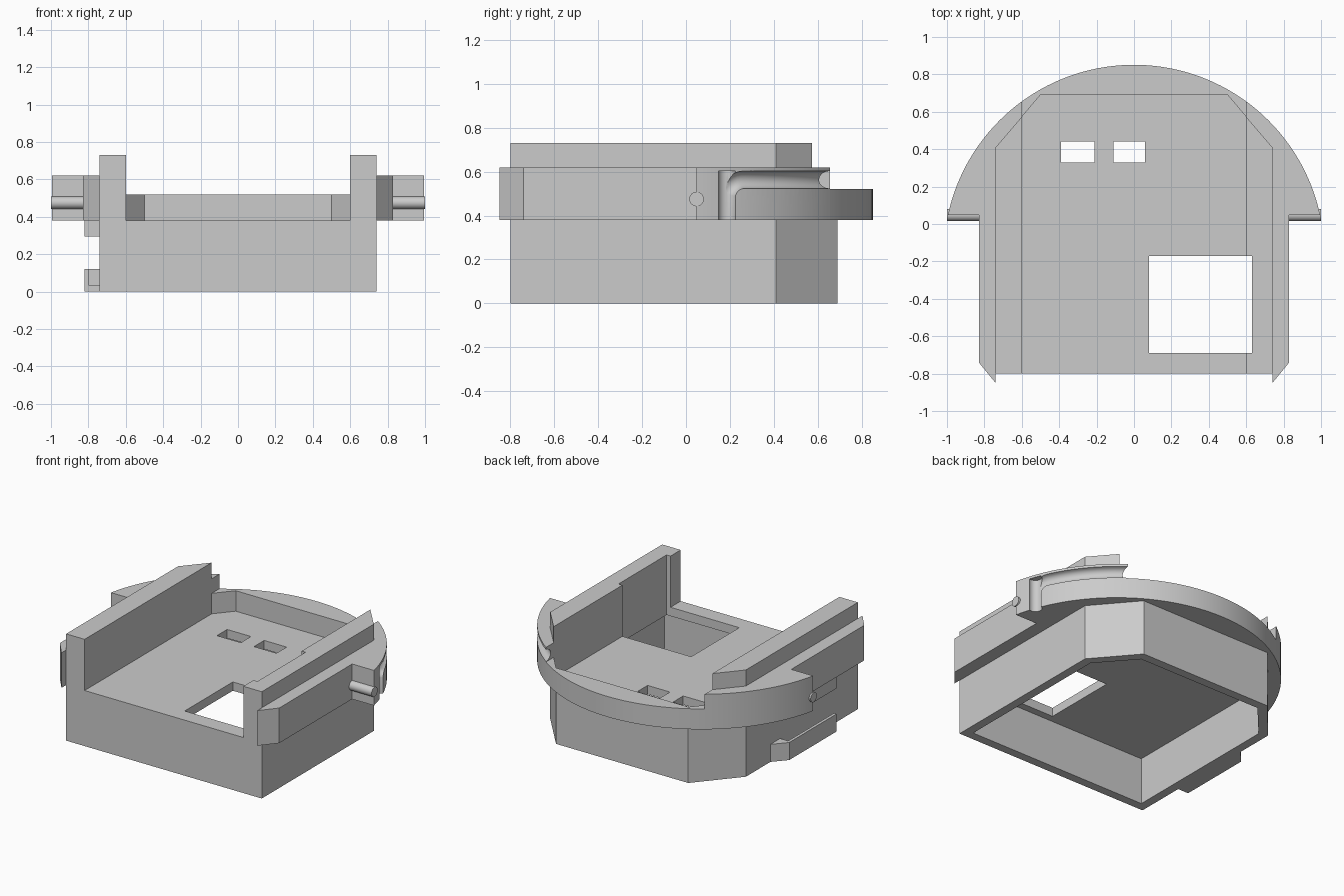
import bpy, bmesh
from math import radians, degrees, sin, cos, acos, asin, pi

cube = bpy.data.objects.get("Cube")
if cube:
    bpy.data.objects.remove(cube, do_unlink=True)

grey = bpy.data.materials.new("plain_grey")
grey.use_nodes = True
colour = (0.6, 0.6, 0.6, 1)
grey.diffuse_color = colour
for node in grey.node_tree.nodes:
    if node.type == 'BSDF_PRINCIPLED':
        node.inputs["Base Color"].default_value = colour

# Main heights and the rim circle
DECK, RIM, SIDE, WALL = 0.38, 0.52, 0.62, 0.73
CY, R = -0.167, 1.018
parts = []


def finish(name, bm):
    bmesh.ops.remove_doubles(bm, verts=bm.verts, dist=0.0001)
    bmesh.ops.recalc_face_normals(bm, faces=bm.faces)
    mesh = bpy.data.meshes.new(name)
    bm.to_mesh(mesh)
    bm.free()
    mesh.materials.append(grey)
    obj = bpy.data.objects.new(name, mesh)
    bpy.context.collection.objects.link(obj)
    return obj


def prism(name, outline, z0, z1, flip=1):
    """Upright prism from a plan outline; flip=-1 mirrors it in x."""
    bm = bmesh.new()
    low = bm.faces.new([bm.verts.new((x * flip, y, z0)) for x, y in outline])
    ext = bmesh.ops.extrude_face_region(bm, geom=[low])
    top = [v for v in ext["geom"] if isinstance(v, bmesh.types.BMVert)]
    bmesh.ops.translate(bm, verts=top, vec=(0, 0, z1 - z0))
    return finish(name, bm)


def block(name, x0, x1, y0, y1, z0, z1):
    return prism(name, [(x0, y0), (x1, y0), (x1, y1), (x0, y1)], z0, z1)


def cut(target, cutter):
    mod = target.modifiers.new("cut", 'BOOLEAN')
    mod.operation = 'DIFFERENCE'
    mod.solver = 'EXACT'
    mod.object = cutter
    bpy.context.view_layer.objects.active = target
    bpy.ops.object.modifier_apply(modifier=mod.name)
    bpy.data.objects.remove(cutter, do_unlink=True)


def rim_point(deg):
    return R * cos(radians(deg)), CY + R * sin(radians(deg))


def rim_arc(a, b, n):
    return [rim_point(a + (b - a) * i / n) for i in range(n + 1)]


def footprint(w, front, shoulder, inner, back):
    return [(-w, front), (w, front), (w, shoulder), (inner, back),
            (-inner, back), (-w, shoulder)]


# Hollow body with a thin deck
body = prism("body", footprint(0.74, -0.8, 0.41, 0.5, 0.69), 0, DECK)
cut(body, prism("cavity", footprint(0.68, -0.74, 0.39, 0.47, 0.63), -0.1, 0.32))
for x0, x1, y0, y1 in [(0.08, 0.63, -0.69, -0.17),
                       (-0.39, -0.21, 0.33, 0.44),
                       (-0.11, 0.06, 0.33, 0.44)]:
    cut(body, block("opening", x0, x1, y0, y1, 0.2, 0.5))
parts.append(body)

# Upright side walls, the left one recessed beside the large opening
outer = [(0.74, -0.8), (0.74, 0.41), (0.6, 0.573)]
recess = [(0.6, -0.17), (0.63, -0.17), (0.63, -0.69), (0.6, -0.69)]
parts.append(prism("left_wall", outer + recess + [(0.6, -0.8)], DECK, WALL))
parts.append(prism("right_wall", outer + [(0.6, -0.8)], DECK, WALL, -1))

# Low curved rim at the back
edge = degrees(acos(0.6 / R))
parts.append(prism("back_rim",
                   rim_arc(edge, 180 - edge, 40)
                   + [(-0.6, 0.573), (-0.5, 0.69), (0.5, 0.69), (0.6, 0.573)],
                   DECK, RIM))

# Raised side flanges, each with a forward strip and a hinge pin
start = degrees(asin((0.048 - CY) / R))
flange = ([(0.74, -0.85), (0.83, -0.74), (0.83, 0.048)]
          + rim_arc(start, edge, 28) + [(0.6, 0.573), (0.74, 0.41)])
for side, s in (("left", 1), ("right", -1)):
    obj = prism(side + "_flange", flange, DECK, SIDE, s)
    parts.append(obj)
    if s == 1:
        left_flange = obj
    bpy.ops.mesh.primitive_cylinder_add(vertices=32, radius=0.033, depth=0.17,
                                        location=(s * 0.915, 0.048, 0.475),
                                        rotation=(0, pi / 2, 0))
    pin = bpy.context.object
    pin.name = side + "_hinge_pin"
    pin.data.materials.append(grey)
    parts.append(pin)

# Cable groove along the left flange, turning down at its front end
drop = degrees(asin((0.187 - CY) / R))
bend, level = 0.085, 0.563
span = degrees(bend / R)
path = [(55.5 + (drop + span - 55.5) * i / 24, level) for i in range(24)]
for i in range(9):
    a = pi / 2 + pi / 2 * i / 8
    path.append((drop + span + span * cos(a), level - bend + bend * sin(a)))
path.append((drop, 0.3))
curve = bpy.data.curves.new("groove_path", 'CURVE')
curve.dimensions = '3D'
curve.bevel_depth = 0.04
curve.bevel_resolution = 6
curve.use_fill_caps = True
spline = curve.splines.new('POLY')
spline.points.add(len(path) - 1)
for p, (deg, z) in zip(spline.points, path):
    p.co = (*rim_point(deg), z, 1)
tube = bpy.data.objects.new("groove_path", curve)
bpy.context.collection.objects.link(tube)
bpy.context.view_layer.update()
bm = bmesh.new()
bm.from_mesh(tube.evaluated_get(bpy.context.evaluated_depsgraph_get()).to_mesh())
bpy.data.objects.remove(tube, do_unlink=True)
cut(left_flange, finish("groove_cutter", bm))
cx, cy = rim_point(drop)
ring = [(cx + 0.041 * cos(2 * pi * i / 32), cy + 0.041 * sin(2 * pi * i / 32))
        for i in range(32)]
cut(left_flange, prism("drop_cutter", ring, 0.3, 0.603))

# Slide rails on the right side, the lower one slotted
rail = [(0.74, -0.456), (0.82, -0.456), (0.82, 0.055), (0.74, 0.145)]
lower = prism("lower_rail", rail, 0, 0.12, -1)
cut(lower, block("slot", -0.8, -0.7, -0.5, 0.04, 0.035, 0.2))
parts += [lower, prism("upper_rail", rail, 0.295, DECK, -1)]

# Smooth curved surfaces, keep hard edges
bpy.ops.object.select_all(action='DESELECT')
for obj in parts:
    obj.select_set(True)
bpy.context.view_layer.objects.active = body
bpy.ops.object.shade_smooth_by_angle(angle=radians(30))
